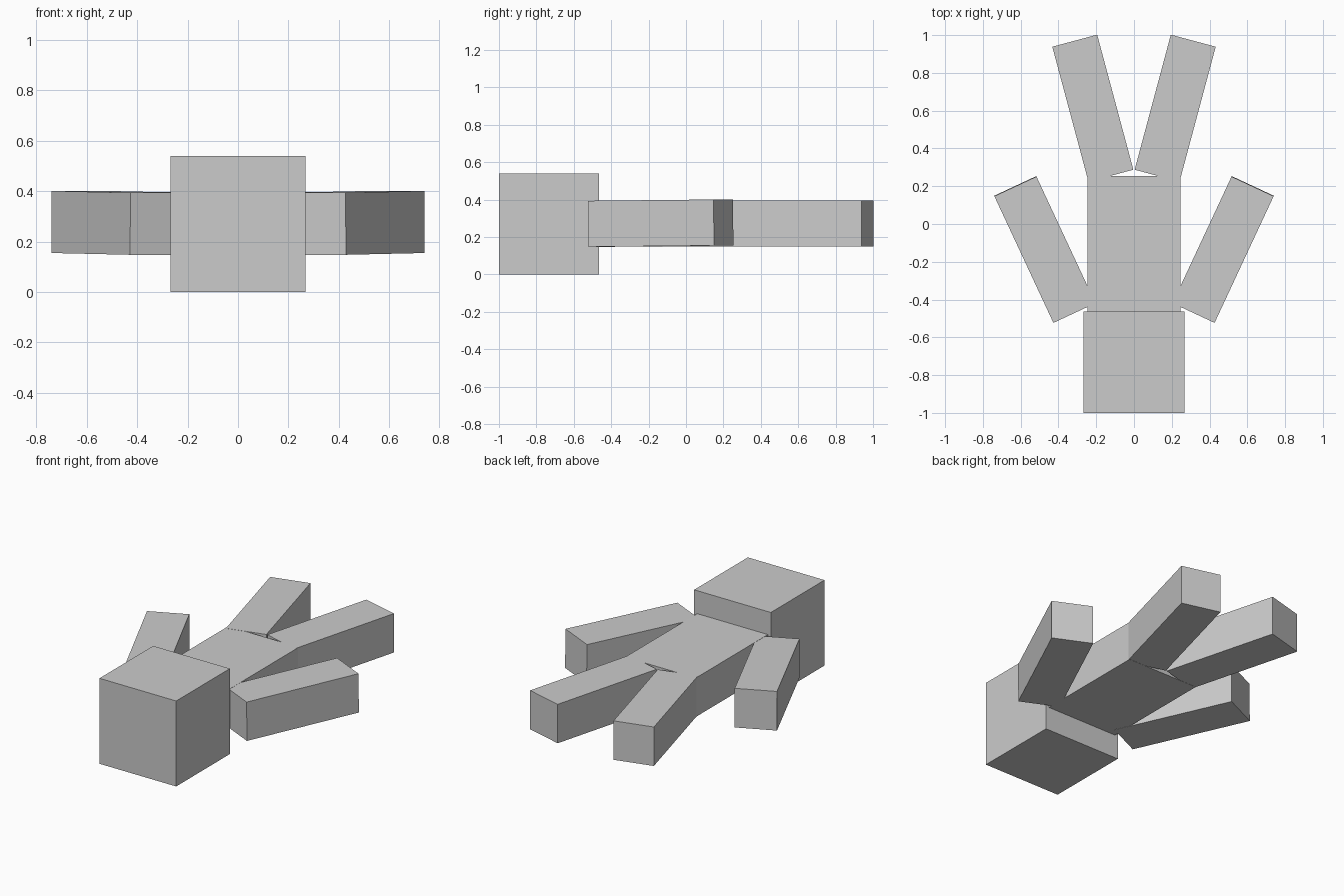
import bpy
from math import radians
from mathutils import Euler, Matrix, Vector

cube = bpy.data.objects.get("Cube")
if cube:
    bpy.data.objects.remove(cube, do_unlink=True)

GREY = (0.6, 0.6, 0.6, 1.0)
mat = bpy.data.materials.new("plain grey")
mat.use_nodes = True
mat.diffuse_color = GREY
mat.node_tree.nodes["Principled BSDF"].inputs["Base Color"].default_value = GREY


def box(name, size, centre, tilt=0.0, turn=0.0):
    """Flat-faced block, tilted about x and then turned about z (degrees)."""
    bpy.ops.mesh.primitive_cube_add(size=1)
    obj = bpy.context.object
    obj.name = obj.data.name = name
    rot = Euler((radians(tilt), 0, radians(turn))).to_matrix().to_4x4()
    obj.data.transform(Matrix.Translation(centre) @ rot @ Matrix.Diagonal(Vector(size).to_4d()))
    obj.data.materials.append(mat)
    return obj


LIMB = (0.246, 0.74, 0.246)

# Head and torso, lying along y with the head to the front
box("head", (0.536, 0.536, 0.54), (0, -0.732, 0.27))
box("torso", (0.494, 0.74, 0.246), (0, -0.115, 0.272))

# Splayed arms and legs on both sides
for side, s in (("left", 1), ("right", -1)):
    box(side + "_arm", LIMB, (s * 0.472, -0.135, 0.274), 0.55, -s * 25)
    box(side + "_leg", LIMB, (s * 0.218, 0.613, 0.273), 0, -s * 15)
